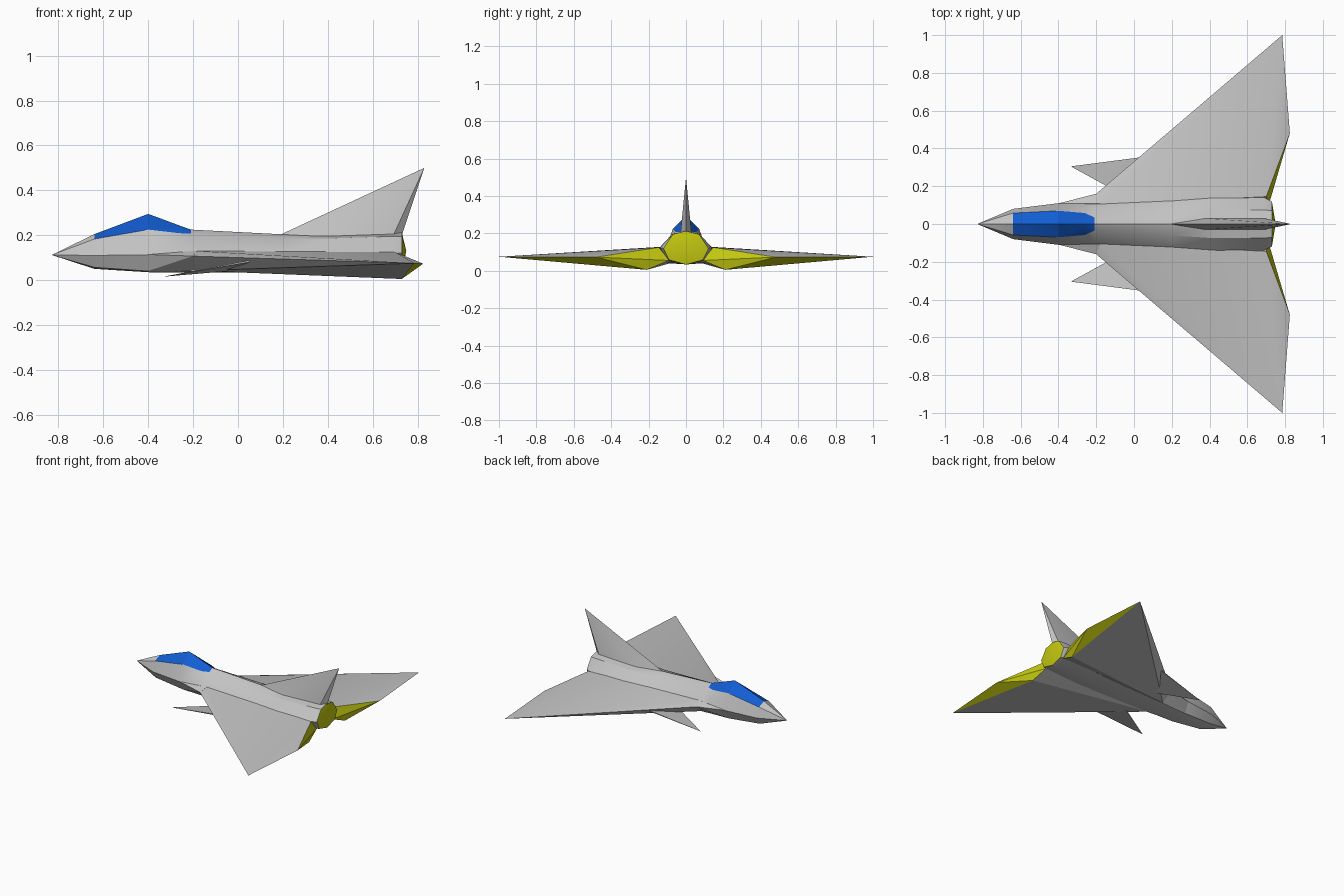
import bpy, bmesh, math

cube = bpy.data.objects.get("Cube")
if cube:
    bpy.data.objects.remove(cube, do_unlink=True)


def make_material(name, color):
    mat = bpy.data.materials.new(name)
    mat.use_nodes = True
    mat.diffuse_color = (*color, 1)
    mat.node_tree.nodes["Principled BSDF"].inputs["Base Color"].default_value = (*color, 1)
    return mat


GREY = make_material("hull_grey", (0.55, 0.55, 0.55))
BLUE = make_material("canopy_blue", (0.006, 0.11, 0.65))
YELLOW = make_material("exhaust_yellow", (0.55, 0.58, 0.005))


def finish(name, bm, rule=None, angle=25):
    """Turn a bmesh into an object; rule picks the material of each face."""
    bmesh.ops.recalc_face_normals(bm, faces=bm.faces)
    bm.normal_update()
    if rule:
        for f in bm.faces:
            f.material_index = rule(f.calc_center_median(), f.normal)
    mesh = bpy.data.meshes.new(name)
    bm.to_mesh(mesh)
    bm.free()
    for mat in (GREY, BLUE, YELLOW):
        mesh.materials.append(mat)
    obj = bpy.data.objects.new(name, mesh)
    bpy.context.collection.objects.link(obj)
    bpy.ops.object.select_all(action="DESELECT")
    obj.select_set(True)
    bpy.context.view_layer.objects.active = obj
    bpy.ops.object.shade_smooth_by_angle(angle=math.radians(angle))
    return obj


def hull(name, points, side=1, rule=None):
    """Faceted solid spanning the points, mirrored when side is -1."""
    bm = bmesh.new()
    for x, y, z in points:
        bm.verts.new((x, y * side, z))
    out = bmesh.ops.convex_hull(bm, input=bm.verts[:])
    spare = set(out["geom_interior"] + out["geom_unused"])
    loose = [v for v in spare if isinstance(v, bmesh.types.BMVert)]
    bmesh.ops.delete(bm, geom=loose, context="VERTS")
    return finish(name, bm, rule)


# Fuselage: station, then top z, shoulder, side, keel edge (y, z), bottom z
stations = [
    (-0.64, 0.205, (0.058, 0.183), (0.08, 0.11), (0.05, 0.057), 0.05),
    (-0.40, 0.295, (0.07, 0.225), (0.11, 0.113), (0.07, 0.04), 0.035),
    (-0.26, 0.243, (0.058, 0.209), (0.108, 0.122), (0.075, 0.04), 0.034),
    (-0.21, 0.225, (0.035, 0.207), (0.106, 0.128), (0.08, 0.04), 0.034),
    (0.20, 0.204, (0.06, 0.185), (0.125, 0.125), (0.09, 0.04), 0.034),
    (0.42, 0.203, (0.075, 0.186), (0.145, 0.12), (0.1, 0.045), 0.034),
    (0.69, 0.212, (0.075, 0.195), (0.14, 0.122), (0.1, 0.055), 0.033),
    (0.73, 0.213, (0.07, 0.195), (0.12, 0.12), (0.09, 0.058), 0.033),
]
bm = bmesh.new()
rings = []
for x, top, shoulder, side, keel, bottom in stations:
    half = [shoulder, side, keel]
    outline = [(0, top)] + half + [(0, bottom)] + [(-y, z) for y, z in reversed(half)]
    rings.append([bm.verts.new((x, y, z)) for y, z in outline])
nose = bm.verts.new((-0.83, 0, 0.112))
tail = bm.verts.new((0.75, 0, 0.13))
count = len(rings[0])
for i in range(count):
    j = (i + 1) % count
    bm.faces.new((nose, rings[0][i], rings[0][j]))
    bm.faces.new((tail, rings[-1][i], rings[-1][j]))
    for a, b in zip(rings, rings[1:]):
        bm.faces.new((a[i], a[j], b[j], b[i]))


def fuselage_color(center, normal):
    if center.x > 0.72:
        return 2
    on_glass = -0.64 < center.x < -0.21 and center.z > 0.19
    return 1 if on_glass else 0


finish("fuselage", bm, fuselage_color)


# Paired parts
def wing_color(center, normal):
    return 2 if normal.x > 0.5 and abs(center.y) > 0.2 else 0


wing = [
    (-0.19, 0.10, 0.13), (-0.20, 0.16, 0.107), (0.785, 1.0, 0.075),
    (0.825, 0.48, 0.073), (0.70, 0.145, 0.125), (0.73, 0.21, 0.005),
    (0.71, 0.09, 0.055), (-0.19, 0.08, 0.042),
]
intake = [
    (-0.40, 0.109, 0.114), (-0.40, 0.07, 0.041), (-0.18, 0.108, 0.131),
    (-0.20, 0.16, 0.107), (-0.18, 0.08, 0.042), (-0.18, 0.04, 0.1),
]
canard = [
    (-0.335, 0.305, 0.015), (0.05, 0.355, 0.088), (0.05, 0.355, 0.08),
    (0.04, 0.10, 0.055), (0.04, 0.10, 0.047),
]
for side, label in ((1, "left"), (-1, "right")):
    hull(label + "_wing", wing, side, wing_color)
    hull(label + "_intake", intake, side)
    hull(label + "_canard", canard, side)

# Tail fin
fin = [(0.19, 0, 0.203), (0.73, 0, 0.2), (0.83, 0, 0.5)]
fin += [(x, s * 0.03, 0.195) for x in (0.38, 0.69) for s in (1, -1)]
hull("tail_fin", fin)
